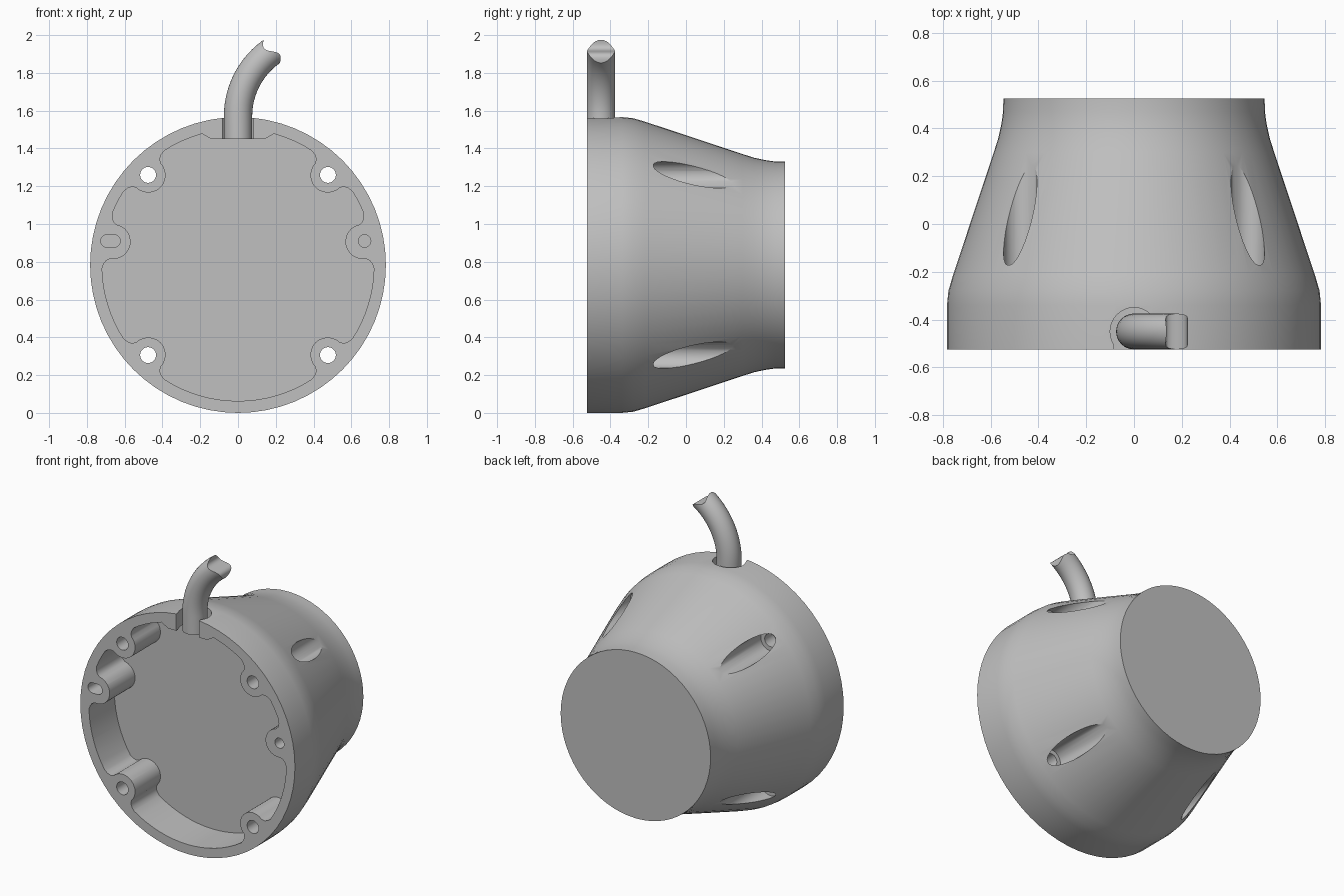
import bpy, bmesh
from math import sin, cos, pi, radians, degrees, atan2, hypot
from mathutils import Vector

default = bpy.data.objects.get("Cube")
if default:
    bpy.data.objects.remove(default, do_unlink=True)

AXIS_Z = 0.783   # height of the housing axis
FRONT, BACK = -0.525, 0.525
FLOOR = -0.26    # cavity floor
WALL = 0.72      # cavity radius
BOSS_AT, BOSS_R = 0.672, 0.092

grey = bpy.data.materials.new("plain grey")
grey.use_nodes = True
grey.diffuse_color = (0.53, 0.53, 0.53, 1)
bsdf = next(n for n in grey.node_tree.nodes if n.type == 'BSDF_PRINCIPLED')
bsdf.inputs["Base Color"].default_value = grey.diffuse_color


def make_object(name, bm):
    bmesh.ops.recalc_face_normals(bm, faces=bm.faces)
    mesh = bpy.data.meshes.new(name)
    bm.to_mesh(mesh)
    bm.free()
    mesh.materials.append(grey)
    obj = bpy.data.objects.new(name, mesh)
    bpy.context.scene.collection.objects.link(obj)
    return obj


def prism(name, points, lo, hi, vertical=False):
    """Extrude an outline along y (points are x, z from the axis) or along z (points are x, y)."""
    bm = bmesh.new()
    place = (lambda a, b: (a, b, lo)) if vertical else (lambda a, b: (a, lo, b + AXIS_Z))
    face = bm.faces.new([bm.verts.new(place(a, b)) for a, b in points])
    top = bmesh.ops.extrude_face_region(bm, geom=[face])["geom"]
    step = Vector((0, 0, hi - lo)) if vertical else Vector((0, hi - lo, 0))
    bmesh.ops.translate(bm, verts=[v for v in top if isinstance(v, bmesh.types.BMVert)], vec=step)
    return make_object(name, bm)


def circle(cx, cz, r, stretch=0, n=32):
    """Circle, or a slot when stretched sideways."""
    pts = []
    for i in range(n):
        a = 2 * pi * (i + 0.5) / n
        pts.append((cx + r * cos(a) + (stretch if cos(a) > 0 else -stretch), cz + r * sin(a)))
    return pts


def cut(target, cutter):
    mod = target.modifiers.new("cut", 'BOOLEAN')
    mod.operation, mod.solver, mod.object = 'DIFFERENCE', 'EXACT', cutter
    bpy.context.view_layer.update()
    graph = bpy.context.evaluated_depsgraph_get()
    mesh = bpy.data.meshes.new_from_object(target.evaluated_get(graph))
    target.modifiers.clear()
    target.data = mesh
    bpy.data.objects.remove(cutter, do_unlink=True)


def smooth(obj):
    bpy.ops.object.select_all(action='DESELECT')
    obj.select_set(True)
    bpy.context.view_layer.objects.active = obj
    bpy.ops.object.shade_smooth_by_angle(angle=radians(30))


# Housing: turned profile around the y axis
profile = [(0, FRONT), (0.783, FRONT), (0.783, -0.34), (0.777, -0.28), (0.758, -0.215),
           (0.587, 0.30), (0.568, 0.36), (0.555, 0.42), (0.548, 0.47), (0.547, BACK), (0, BACK)]
bm = bmesh.new()
line = [bm.verts.new((r, y, AXIS_Z)) for r, y in profile]
edges = [bm.edges.new(pair) for pair in zip(line, line[1:])]
bmesh.ops.spin(bm, geom=line + edges, cent=(0, 0, AXIS_Z), axis=(0, 1, 0),
               angle=2 * pi, steps=64)
bmesh.ops.remove_doubles(bm, verts=bm.verts, dist=0.0005)
housing = make_object("housing", bm)

# Cavity outline: round wall interrupted by screw bosses, pin bosses and the cable block
flare = [(0.15, 0.704), (0.125, 0.70), (0.105, 0.69)]
arc = [(BOSS_R * cos(i * pi / 12), BOSS_AT - BOSS_R * sin(i * pi / 12)) for i in range(7)]
boss_half = flare + arc
block_half = [(0.22, 0.685), (0.19, 0.695), (0.165, 0.68), (0.14, 0.667), (0, 0.667)]
bumps = [(10.6, boss_half), (45, boss_half), (90, block_half), (135, boss_half),
         (169.4, boss_half), (225, boss_half), (315, boss_half)]

outline = []
for k, (angle, half) in enumerate(bumps):
    a = radians(angle)
    full = half + [(-t, r) for t, r in reversed(half[:-1])]
    for t, r in full:
        outline.append((r * cos(a) + t * sin(a), r * sin(a) - t * cos(a)))
    # wall arc up to the next bump
    t, r = half[0]
    start = angle + degrees(atan2(t, r))
    after, next_half = bumps[(k + 1) % len(bumps)]
    t, r = next_half[0]
    end = after - degrees(atan2(t, r)) + (360 if k == len(bumps) - 1 else 0)
    count = max(2, round((end - start) / 4))
    for i in range(1, count):
        w = radians(start + (end - start) * i / count)
        outline.append((WALL * cos(w), WALL * sin(w)))
cut(housing, prism("cavity_cutter", outline, FRONT - 0.1, FLOOR))

# Screw holes running through to pockets in the tapered side
for sx in (-1, 1):
    for sz in (-1, 1):
        x, z = sx * 0.476, sz * 0.477
        cut(housing, prism("pocket_cutter", circle(x, z, 0.07), -0.2, 0.7))
        cut(housing, prism("screw_cutter", circle(x, z, 0.042), FRONT - 0.1, -0.15))

# Blind locating hole and slot
cut(housing, prism("pin_cutter", circle(0.67, 0.127, 0.033), FRONT - 0.1, FLOOR))
cut(housing, prism("slot_cutter", circle(-0.675, 0.127, 0.034, 0.018), FRONT - 0.1, FLOOR))

# Cable channel, open to the front
channel = [(0.1 * cos(i * pi / 16), -0.45 + 0.1 * sin(i * pi / 16)) for i in range(-2, 19)]
channel += [(-0.083, -0.51), (-0.083, -0.65), (0.083, -0.65), (0.083, -0.51)]
cut(housing, prism("channel_cutter", channel, 1.42, 1.75, vertical=True))
smooth(housing)

# Cable: swept tube with a wavy broken end
CABLE_R, CABLE_Y, SIDES = 0.075, -0.45, 32
path = [(0, 1.45), (0, 1.57)]
bend, bend_r = radians(55), 0.42
path += [(bend_r * (1 - cos(bend * i / 12)), 1.57 + bend_r * sin(bend * i / 12))
         for i in range(1, 13)]
bm = bmesh.new()
rings = []
for k, (x, z) in enumerate(path):
    a = bend * max(0, k - 1) / 12
    tangent, normal = Vector((sin(a), 0, cos(a))), Vector((-cos(a), 0, sin(a)))
    ring = []
    for i in range(SIDES):
        u, v = cos(2 * pi * i / SIDES), sin(2 * pi * i / SIDES)
        p = Vector((x, CABLE_Y, z)) + normal * (u * CABLE_R) + Vector((0, v * CABLE_R, 0))
        wave = max(0, (k - 8) / 5)
        p -= tangent * (0.025 * wave * sin(pi * u))
        ring.append(bm.verts.new(p))
    rings.append(ring)
for low, high in zip(rings, rings[1:]):
    for i in range(SIDES):
        j = (i + 1) % SIDES
        bm.faces.new((low[i], low[j], high[j], high[i]))
bm.faces.new(rings[0])
end = rings[-1]
for i in range(SIDES // 2):
    strip = [end[i], end[i + 1], end[SIDES - i - 1], end[-i]]
    bm.faces.new(list(dict.fromkeys(strip)))
smooth(make_object("cable", bm))
